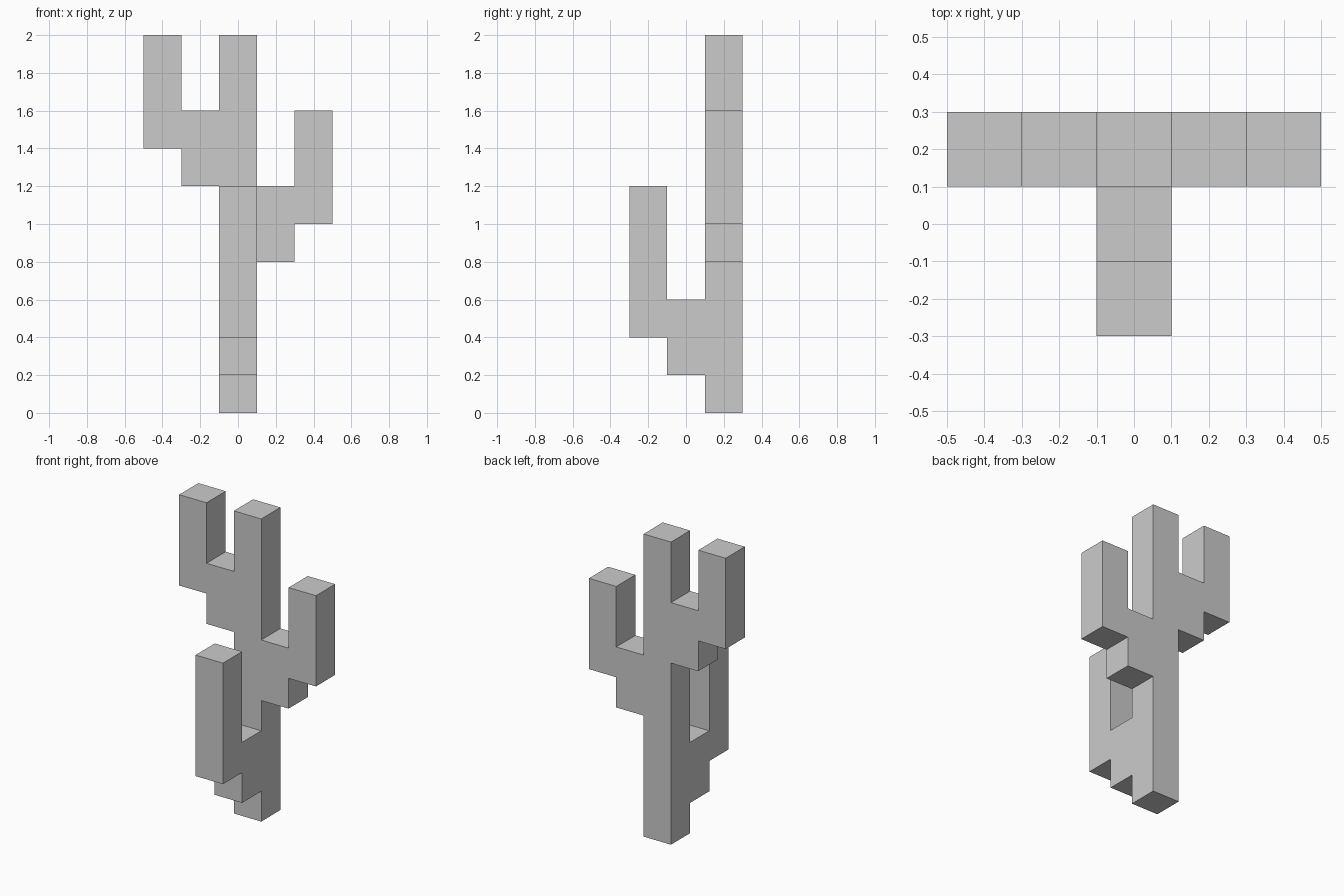
import bpy, bmesh, math

if "Cube" in bpy.data.objects:
    bpy.data.objects.remove(bpy.data.objects["Cube"])

S = 0.2  # cell size of the block grid


def column(x, y, z0, z1):
    """Grid cells of an upright square column, z range in cells."""
    return {(x, y, z) for z in range(z0, z1)}


def arm(dx, dy, base, tip_height):
    """Stub beside the trunk plus a raised tip one cell further out."""
    return (column(dx, 1 + dy, base, base + 2)
            | column(2 * dx, 1 + 2 * dy, base + 1, base + 1 + tip_height))


# Trunk and its left, right and front arms
cells = column(0, 1, 0, 10)
cells |= arm(-1, 0, 6, 3)
cells |= arm(1, 0, 4, 3)
cells |= arm(0, -1, 1, 4)

# One closed skin: keep only cell sides with no neighbour
bm = bmesh.new()
for cell in sorted(cells):
    for axis in range(3):
        for sign in (-1, 1):
            near = list(cell)
            near[axis] += sign
            if tuple(near) in cells:
                continue
            corners = []
            for u, v in ((-1, -1), (1, -1), (1, 1), (-1, 1)):
                off = [0, 0, 0]
                off[axis] = sign
                off[(axis + 1) % 3] = u * sign
                off[(axis + 2) % 3] = v
                p = [(c + o / 2) * S for c, o in zip(cell, off)]
                p[2] += S / 2
                corners.append(bm.verts.new(p))
            bm.faces.new(corners)

# Weld and merge the flat areas
bmesh.ops.remove_doubles(bm, verts=bm.verts[:], dist=0.001)
bmesh.ops.dissolve_limit(bm, angle_limit=math.radians(1),
                         verts=bm.verts[:], edges=bm.edges[:])
bmesh.ops.recalc_face_normals(bm, faces=bm.faces[:])

mesh = bpy.data.meshes.new("cactus")
bm.to_mesh(mesh)
bm.free()
bpy.context.collection.objects.link(bpy.data.objects.new("cactus", mesh))
